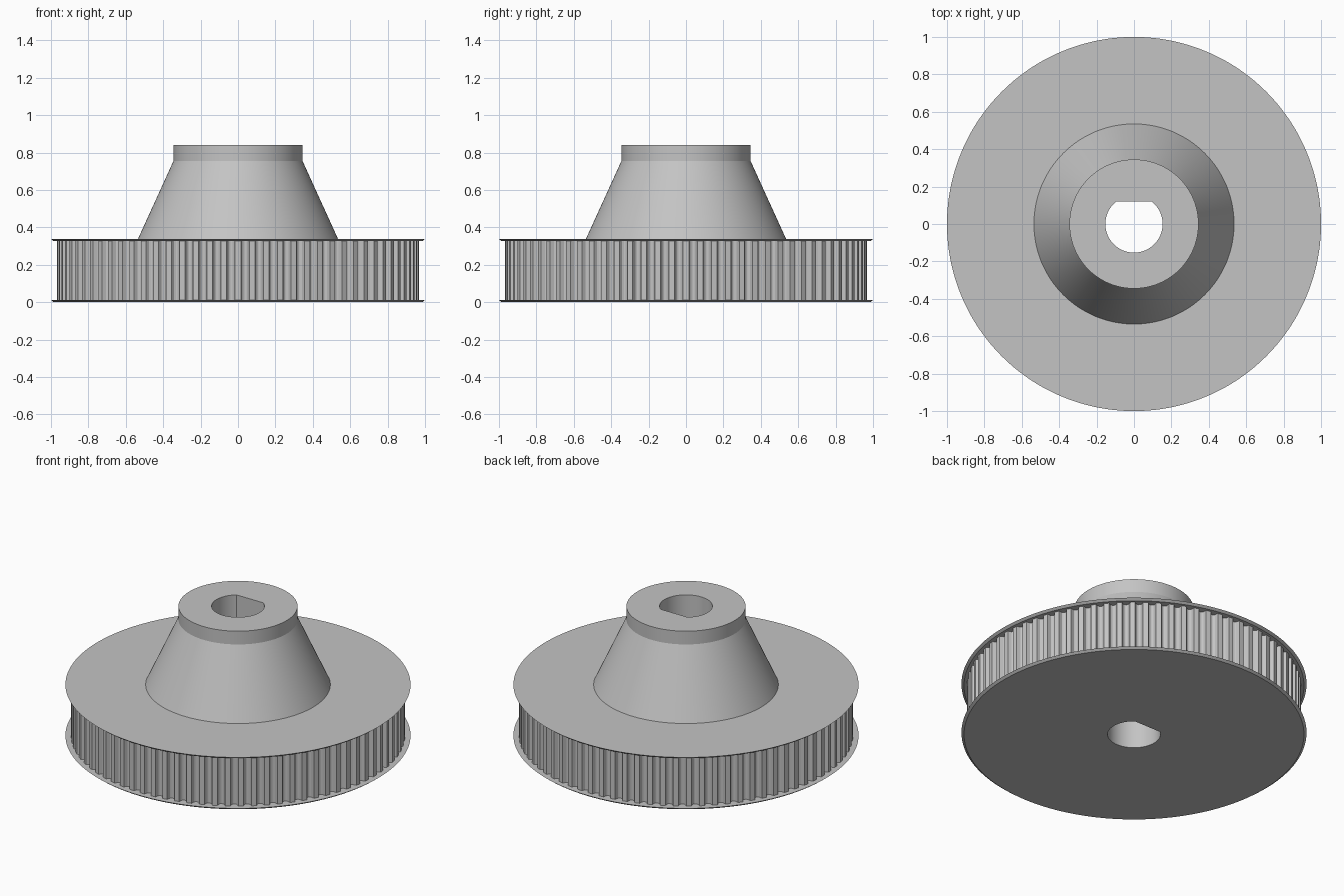
import bpy, bmesh
from math import sin, cos, pi, sqrt, radians

cube = bpy.data.objects.get("Cube")
if cube:
    bpy.data.objects.remove(cube, do_unlink=True)

TEETH, STEPS = 80, 10
SEGMENTS = TEETH * STEPS
BORE, FLAT = 0.153, 0.12

grey = bpy.data.materials.new("grey metal")
grey.use_nodes = True
colour = (0.55, 0.55, 0.55, 1)
grey.diffuse_color = colour
grey.node_tree.nodes["Principled BSDF"].inputs["Base Color"].default_value = colour


def circle(radius):
    return lambda i: radius


def bore(i):
    """Round shaft hole with a flat on the back side."""
    s = sin(2 * pi * i / SEGMENTS)
    return min(BORE, FLAT / s) if s > 0 else BORE


def toothed(i):
    """Round-bottomed belt grooves between narrow lands."""
    t = ((i % STEPS) / STEPS - 0.5) / 0.3
    return 0.968 - 0.029 * sqrt(max(0, 1 - t * t))


def loft(name, rings):
    """Skin a list of (radius function, height) rings."""
    bm = bmesh.new()
    rows = []
    for radius, z in rings:
        row = []
        for i in range(SEGMENTS):
            a = 2 * pi * i / SEGMENTS
            row.append(bm.verts.new((radius(i) * cos(a), radius(i) * sin(a), z)))
        rows.append(row)
    for low, high in zip(rows, rows[1:]):
        for i in range(SEGMENTS):
            j = (i + 1) % SEGMENTS
            bm.faces.new((low[i], low[j], high[j], high[i]))
    mesh = bpy.data.meshes.new(name)
    bm.to_mesh(mesh)
    bm.free()
    mesh.materials.append(grey)
    obj = bpy.data.objects.new(name, mesh)
    bpy.context.collection.objects.link(obj)
    bpy.ops.object.select_all(action='DESELECT')
    obj.select_set(True)
    bpy.context.view_layer.objects.active = obj
    bpy.ops.object.shade_smooth_by_angle(angle=radians(20))
    return obj


# Flanges, each with a small chamfer under the rim
loft("bottom_flange", [(bore, 0), (circle(0.985), 0), (circle(1), 0.012), (toothed, 0.012)])
loft("top_flange", [(toothed, 0.326), (circle(0.985), 0.326), (circle(1), 0.338),
                    (circle(0.535), 0.338)])

# Belt teeth between the flanges
loft("toothed_drum", [(toothed, 0.012), (toothed, 0.326)])

# Conical hub, its neck and the keyed bore down through the wheel
loft("hub", [(circle(0.535), 0.338), (circle(0.345), 0.755), (circle(0.345), 0.84),
             (bore, 0.84), (bore, 0)])
